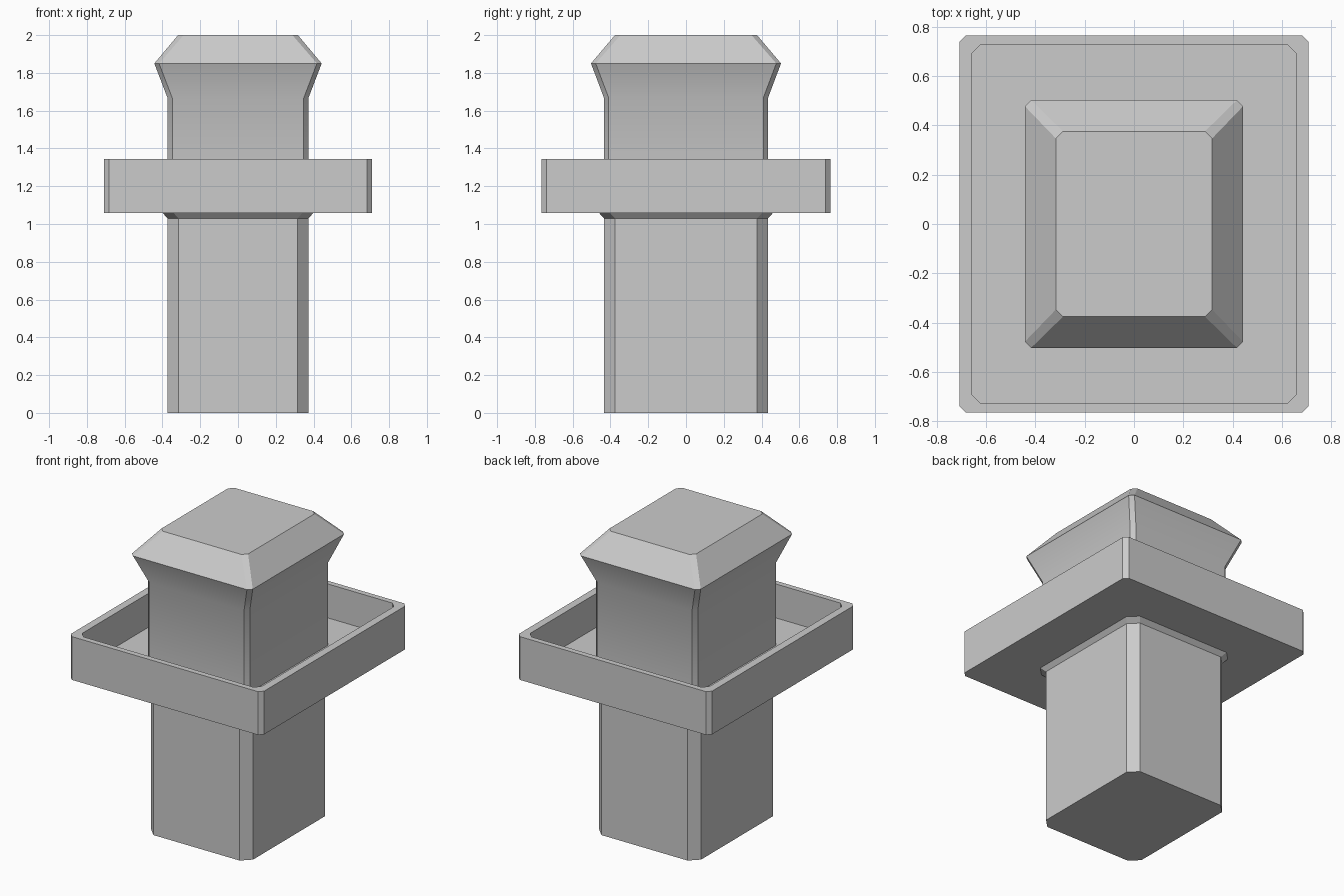
import bpy, bmesh

if "Cube" in bpy.data.objects:
    bpy.data.objects.remove(bpy.data.objects["Cube"])


def ring(bm, hx, hy, c, z):
    """Rectangle with chamfered corners, as eight vertices at height z."""
    pts = [(hx - c, -hy), (hx, -hy + c), (hx, hy - c), (hx - c, hy),
           (-hx + c, hy), (-hx, hy - c), (-hx, -hy + c), (-hx + c, -hy)]
    return [bm.verts.new((x, y, z)) for x, y in pts]


def loft(name, sections, cap_bottom=False, cap_top=False):
    """Join chamfered sections (half x, half y, chamfer, z) into a shell."""
    bm = bmesh.new()
    rings = [ring(bm, *s) for s in sections]
    for a, b in zip(rings, rings[1:]):
        for i in range(8):
            j = (i + 1) % 8
            bm.faces.new((a[i], a[j], b[j], b[i]))
    if cap_bottom:
        bm.faces.new(rings[0][::-1])
    if cap_top:
        bm.faces.new(rings[-1])
    mesh = bpy.data.meshes.new(name)
    bm.to_mesh(mesh)
    bm.free()
    obj = bpy.data.objects.new(name, mesh)
    bpy.context.collection.objects.link(obj)
    bpy.ops.object.select_all(action='DESELECT')
    obj.select_set(True)
    bpy.context.view_layer.objects.active = obj
    bpy.ops.object.shade_smooth_by_angle(angle=0.52)
    return obj


collar = (0.398, 0.46, 0.058, 1.058)
neck = (0.373, 0.434, 0.025, 1.12)

# Square post with a small flared collar under the tray
loft("lower_post", [
    (0.374, 0.434, 0.058, 0.0),
    (0.374, 0.434, 0.058, 1.03),
    collar,
], cap_bottom=True)

# Open tray: underside, outer wall, rim, inner wall, floor
loft("tray", [
    collar,
    (0.709, 0.766, 0.027, 1.058),
    (0.709, 0.766, 0.027, 1.345),
    (0.658, 0.729, 0.036, 1.345),
    (0.658, 0.729, 0.036, 1.12),
    neck,
])

# Upper block that flares out and then slopes in to a flat top
loft("upper_block", [
    neck,
    (0.373, 0.434, 0.025, 1.667),
    (0.443, 0.503, 0.025, 1.85),
    (0.317, 0.376, 0.029, 2.0),
], cap_top=True)
